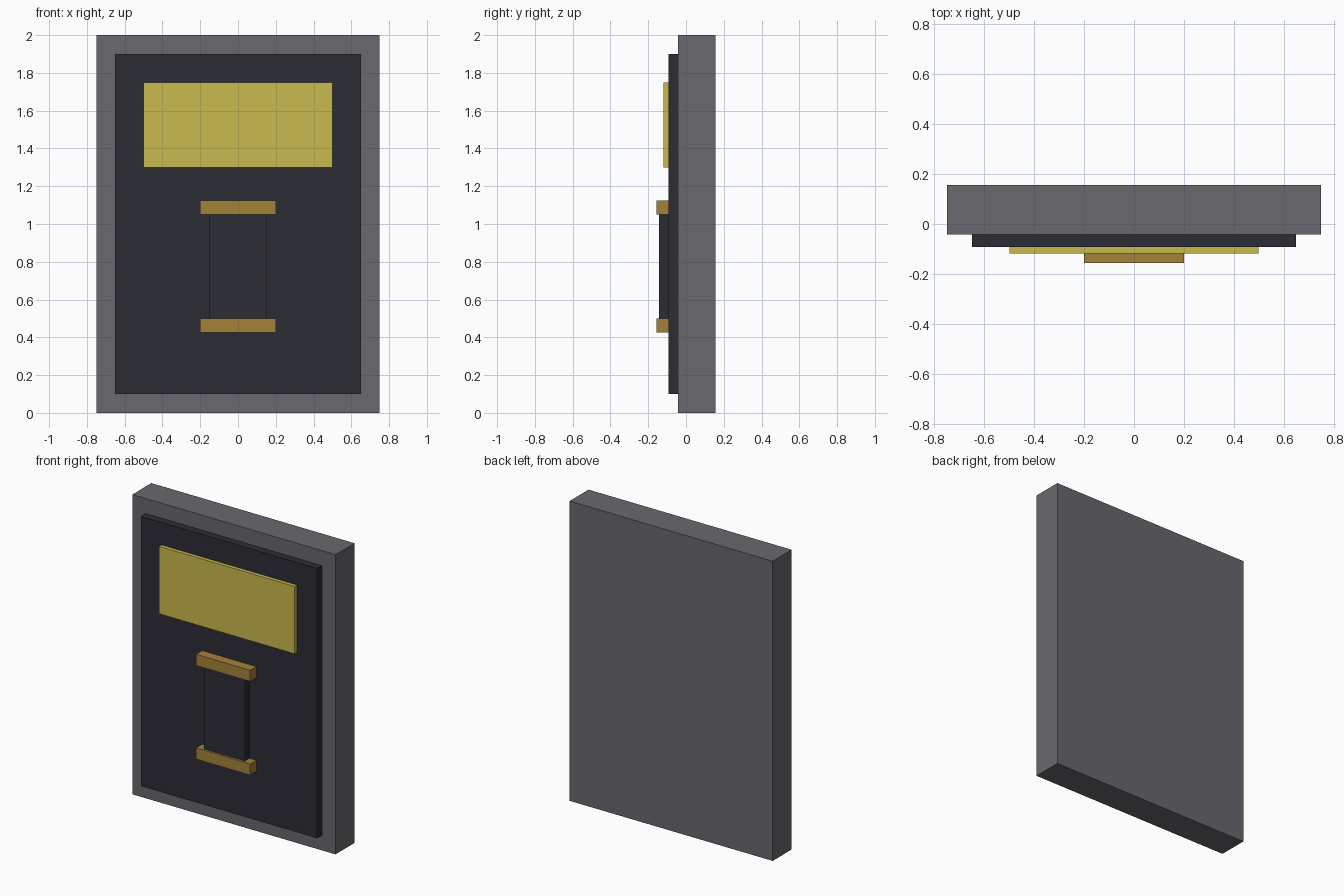
import bpy

if "Cube" in bpy.data.objects:
    bpy.data.objects.remove(bpy.data.objects["Cube"])


def material(name, rgb):
    # sRGB 0-255 to linear
    lin = [((c / 255 + 0.055) / 1.055) ** 2.4 for c in rgb]
    m = bpy.data.materials.new(name)
    m.diffuse_color = (*lin, 1)
    m.use_nodes = True
    m.node_tree.nodes["Principled BSDF"].inputs["Base Color"].default_value = m.diffuse_color
    return m


grey = material("grey_metal", (104, 104, 110))
dark = material("dark_metal", (44, 44, 53))
yellow = material("yellow_glass", (201, 186, 77))
brass = material("brass", (163, 130, 57))


def box(name, half_width, y0, y1, z0, z1, mat):
    bpy.ops.mesh.primitive_cube_add(size=1, location=(0, (y0 + y1) / 2, (z0 + z1) / 2))
    ob = bpy.context.object
    ob.name = name
    ob.scale = (2 * half_width, y1 - y0, z1 - z0)
    bpy.ops.object.transform_apply(location=False, rotation=False, scale=True)
    ob.data.materials.append(mat)
    return ob


FRAME_FRONT, PANEL_FRONT = -0.043, -0.093

# Backing frame and door panel
box("frame", 0.75, FRAME_FRONT, 0.157, 0.0, 2.0, grey)
box("panel", 0.65, PANEL_FRONT, FRAME_FRONT, 0.1, 1.9, dark)

# Yellow window plate
box("window", 0.5, -0.118, PANEL_FRONT, 1.3, 1.75, yellow)

# Handle block with a brass bar above and below
box("handle", 0.15, -0.143, PANEL_FRONT, 0.5, 1.05, dark)
for name, z in (("lower_handle_bar", 0.425), ("upper_handle_bar", 1.05)):
    box(name, 0.2, -0.157, PANEL_FRONT, z, z + 0.075, brass)
